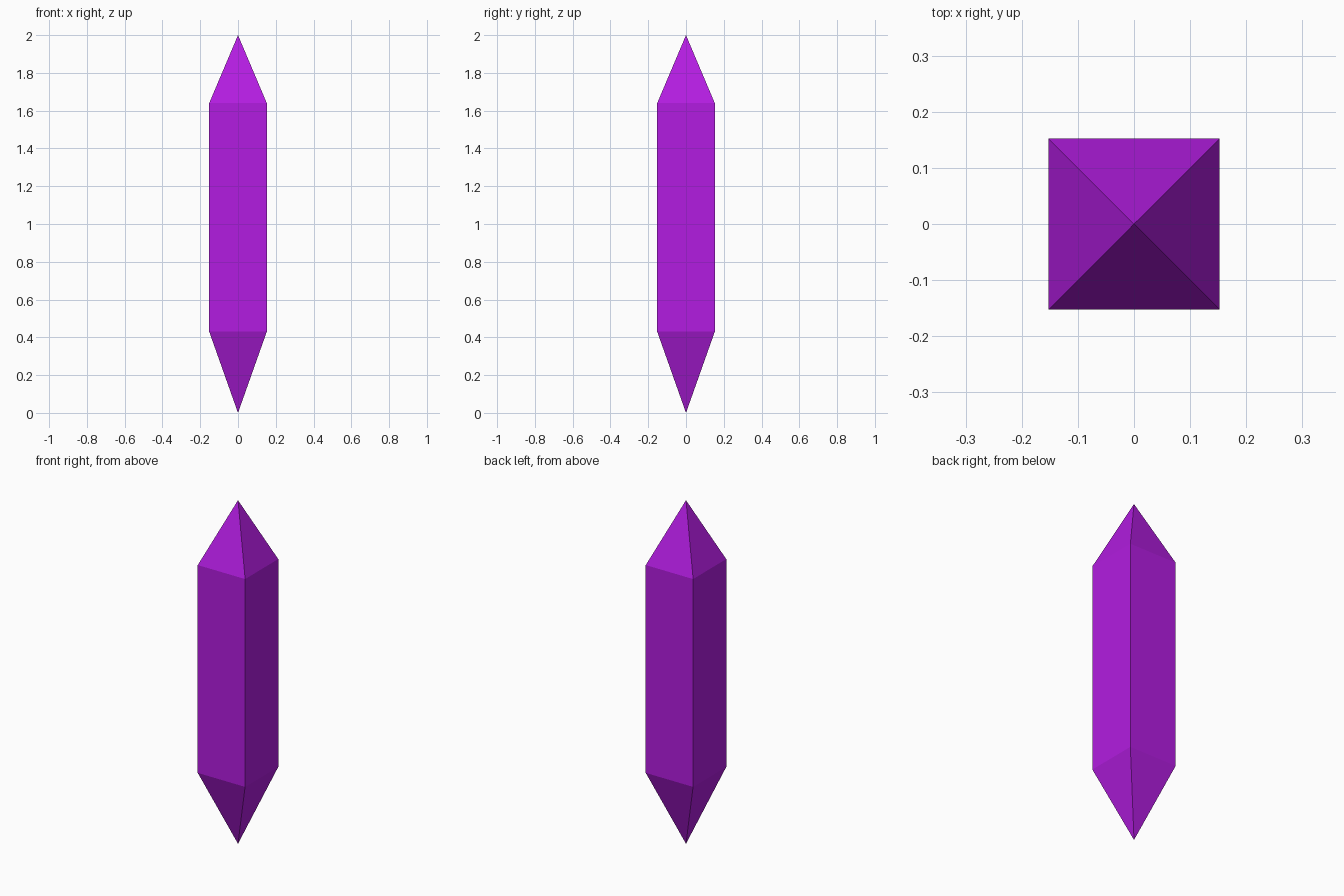
import bpy, bmesh

if "Cube" in bpy.data.objects:
    bpy.data.objects.remove(bpy.data.objects["Cube"])

HALF = 0.1525              # half width of the square shaft
LOW, HIGH, TOP = 0.43, 1.64, 2.0

# Square shaft, capped by a pyramid at each end
bm = bmesh.new()
corners = [(-HALF, -HALF), (HALF, -HALF), (HALF, HALF), (-HALF, HALF)]
lower = [bm.verts.new((x, y, LOW)) for x, y in corners]
upper = [bm.verts.new((x, y, HIGH)) for x, y in corners]
bottom_tip = bm.verts.new((0, 0, 0))
top_tip = bm.verts.new((0, 0, TOP))
for i in range(4):
    j = (i + 1) % 4
    bm.faces.new((lower[i], lower[j], upper[j], upper[i]))
    bm.faces.new((upper[i], upper[j], top_tip))
    bm.faces.new((lower[j], lower[i], bottom_tip))
bmesh.ops.recalc_face_normals(bm, faces=bm.faces[:])

mesh = bpy.data.meshes.new("crystal")
bm.to_mesh(mesh)
bm.free()
crystal = bpy.data.objects.new("crystal", mesh)
bpy.context.collection.objects.link(crystal)

# Purple crystal material
purple = bpy.data.materials.new("purple_crystal")
purple.diffuse_color = (0.45, 0.012, 0.75, 1)
purple.use_nodes = True
purple.node_tree.nodes["Principled BSDF"].inputs["Base Color"].default_value = purple.diffuse_color
mesh.materials.append(purple)
